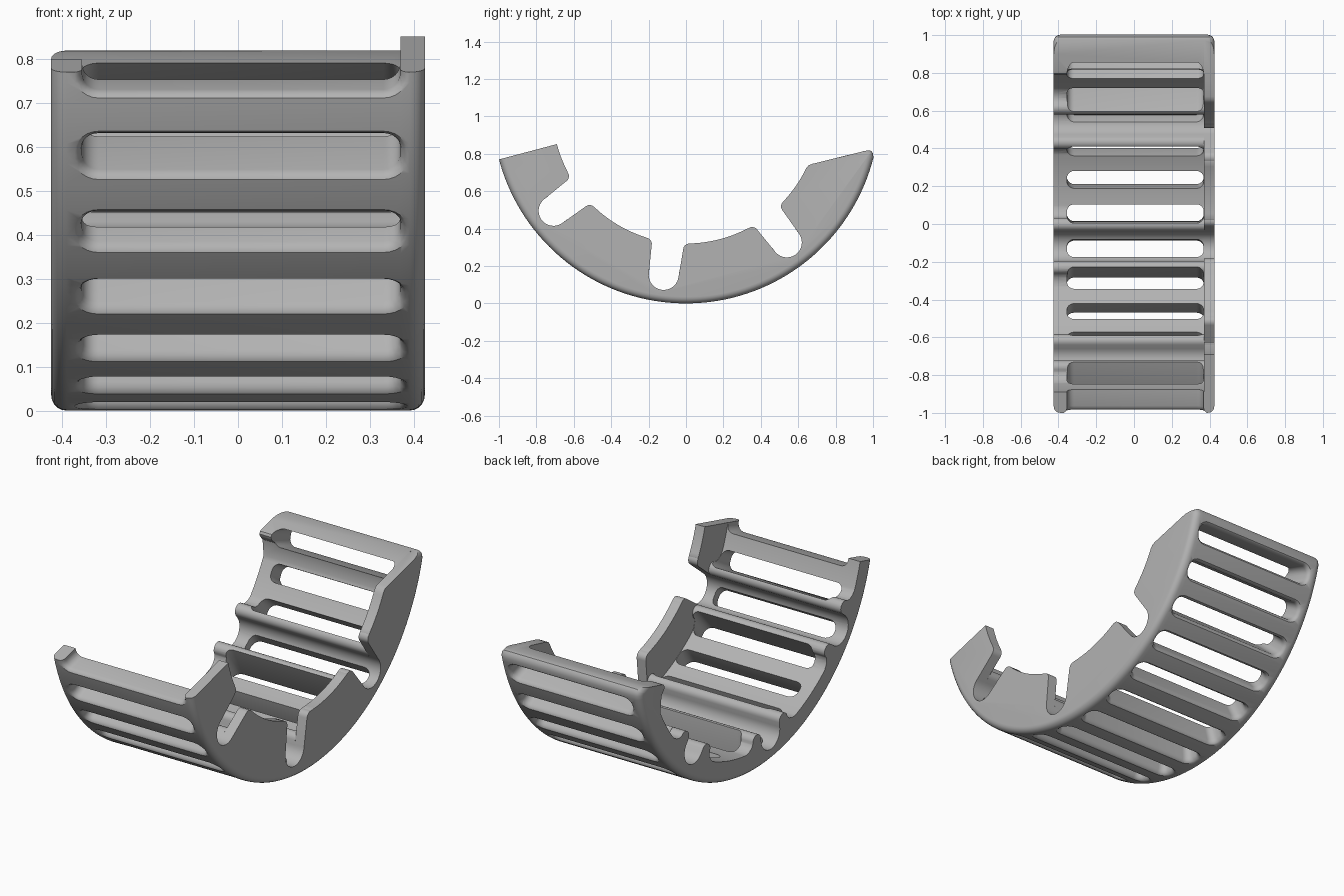
import bpy
import bmesh
from math import sin, cos, pi, radians
from mathutils import Vector

cube = bpy.data.objects.get("Cube")
if cube:
    bpy.data.objects.remove(cube, do_unlink=True)

R, AXIS = 1.034, 1.034           # outer radius and height of the cradle axis
START, END = 194.8, 345.8        # angular span of the shell, in degrees
GROOVES = [START + 22.5 + 45 * i for i in range(3)]
LEFT, SEAM, RIGHT = -0.425, 0.37, 0.425

grey = bpy.data.materials.new("light_grey")
grey.use_nodes = True
grey.diffuse_color = (0.45, 0.45, 0.45, 1)
grey.node_tree.nodes["Principled BSDF"].inputs["Base Color"].default_value = grey.diffuse_color


def polar(r, deg, t=0.0):
    """Point (y, z) at radius r along an angle, shifted t along the tangent."""
    a = radians(deg)
    return (r * cos(a) - t * sin(a), AXIS + r * sin(a) + t * cos(a))


def arc(r, a, b, n):
    return [polar(r, a + (b - a) * i / n) for i in range(n + 1)]


def local_arc(t, v, r, a, b, n):
    return [(t + r * cos(radians(a + (b - a) * i / n)),
             v + r * sin(radians(a + (b - a) * i / n))) for i in range(n + 1)]


def symmetric_groove(half, angle):
    """Mirror half a groove (tangent, radial) and place it, running from high to low angle."""
    pts = half + [(-t, v) for t, v in reversed(half[:-1])]
    return [polar(v, angle, t) for t, v in pts]


# Half sections of the two groove kinds
body_groove = ([(0.21, 0.895), (0.185, 0.892), (0.165, 0.883), (0.153, 0.87)]
               + local_arc(0.115, 0.865, 0.035, 0, -180, 10)
               + local_arc(0, 0.89, 0.08, 0, 90, 10))
plate_groove = (local_arc(0.118, 0.738, 0.033, -90, -180, 6)
                + local_arc(0, 0.89, 0.08, 0, 90, 10))


def inner_profile(half, r, margin, first, last):
    """Inner edge from the back end to the front end with three grooves."""
    pts, a = [], first
    for g in reversed(GROOVES):
        pts += arc(r, a, g + margin, 10) + symmetric_groove(half, g)
        a = g - margin
    return pts + arc(r, a, last, 8)


outer = arc(R, START, END, 110) + [(0.999, 0.803), (0.99, 0.815), (0.973, 0.819)]
body_profile = (outer + [(0.812, 0.78), (0.797, 0.773), (0.791, 0.76), (0.795, 0.746), (0.818, 0.72)]
                + inner_profile(body_groove, 0.92, 13.8, 334, START))
plate_profile = (outer + [(0.675, 0.746), (0.655, 0.738), (0.642, 0.722)]
                 + inner_profile(plate_groove, 0.714, 9.6, 333, START))


def extrude(name, profile, x0, x1, round_x):
    """Extrude a side profile along x and round its outer rim on one side."""
    bm = bmesh.new()
    face = bm.faces.new([bm.verts.new((x0, y, z)) for y, z in profile])
    moved = bmesh.ops.extrude_face_region(bm, geom=[face])["geom"]
    bmesh.ops.translate(bm, vec=(x1 - x0, 0, 0),
                        verts=[v for v in moved if isinstance(v, bmesh.types.BMVert)])
    bmesh.ops.recalc_face_normals(bm, faces=bm.faces)
    rim = [e for e in bm.edges if all(
        abs(v.co.x - round_x) < 1e-4 and Vector((v.co.y, v.co.z - AXIS)).length > 0.99
        for v in e.verts)]
    bmesh.ops.bevel(bm, geom=rim, offset=0.035, segments=5, profile=0.5, affect="EDGES")
    return to_object(name, bm)


def to_object(name, bm):
    mesh = bpy.data.meshes.new(name)
    bm.to_mesh(mesh)
    bm.free()
    mesh.materials.append(grey)
    obj = bpy.data.objects.new(name, mesh)
    bpy.context.collection.objects.link(obj)
    return obj


def slot_loop(grow):
    """Rounded rectangle (x, tangent) for a vent slot."""
    w, x0, x1, c = 0.0475, -0.355, 0.369, 0.038
    loop = []
    for x, t, a in ((x1 - c, w - c, 0), (x0 + c, w - c, 90),
                    (x0 + c, c - w, 180), (x1 - c, c - w, 270)):
        loop += local_arc(x, t, c + grow, a, a + 90, 6)
    return loop


def slot_cutters():
    """Radial slots all round the shell, flared at the outer surface."""
    sections = ((0.7, 0), (1.008, 0), (1.02, 0.003), (1.029, 0.009), (1.035, 0.018), (1.06, 0.019))
    bm = bmesh.new()
    for k in range(14):
        rings = []
        for r, grow in sections:
            ring = []
            for x, t in slot_loop(grow):
                y, z = polar(r, START + 11.25 * k, t)
                ring.append(bm.verts.new((x, y, z)))
            rings.append(ring)
        bm.faces.new(rings[0])
        bm.faces.new(rings[-1])
        n = len(rings[0])
        for a, b in zip(rings, rings[1:]):
            for i in range(n):
                bm.faces.new((a[i], a[(i + 1) % n], b[(i + 1) % n], b[i]))
    bmesh.ops.recalc_face_normals(bm, faces=bm.faces)
    cutter = to_object("slot_cutter", bm)
    cutter.hide_render = True
    return cutter


# Slatted shell and the tall end plate
parts = [extrude("slatted_shell", body_profile, LEFT, SEAM, LEFT),
         extrude("end_plate", plate_profile, SEAM, RIGHT, RIGHT)]

# Cut the vent slots, then discard the cutter
cutter = slot_cutters()
for part in parts:
    mod = part.modifiers.new("vent_slots", "BOOLEAN")
    mod.operation = "DIFFERENCE"
    mod.solver = "EXACT"
    mod.object = cutter
bpy.context.view_layer.update()
depsgraph = bpy.context.evaluated_depsgraph_get()
cut = [bpy.data.meshes.new_from_object(p.evaluated_get(depsgraph)) for p in parts]
for part, mesh in zip(parts, cut):
    part.modifiers.clear()
    part.data = mesh
bpy.data.objects.remove(cutter, do_unlink=True)

# Smooth curves, crisp edges
bpy.ops.object.select_all(action="DESELECT")
for part in parts:
    part.select_set(True)
bpy.context.view_layer.objects.active = parts[0]
bpy.ops.object.shade_smooth_by_angle(angle=radians(35))
